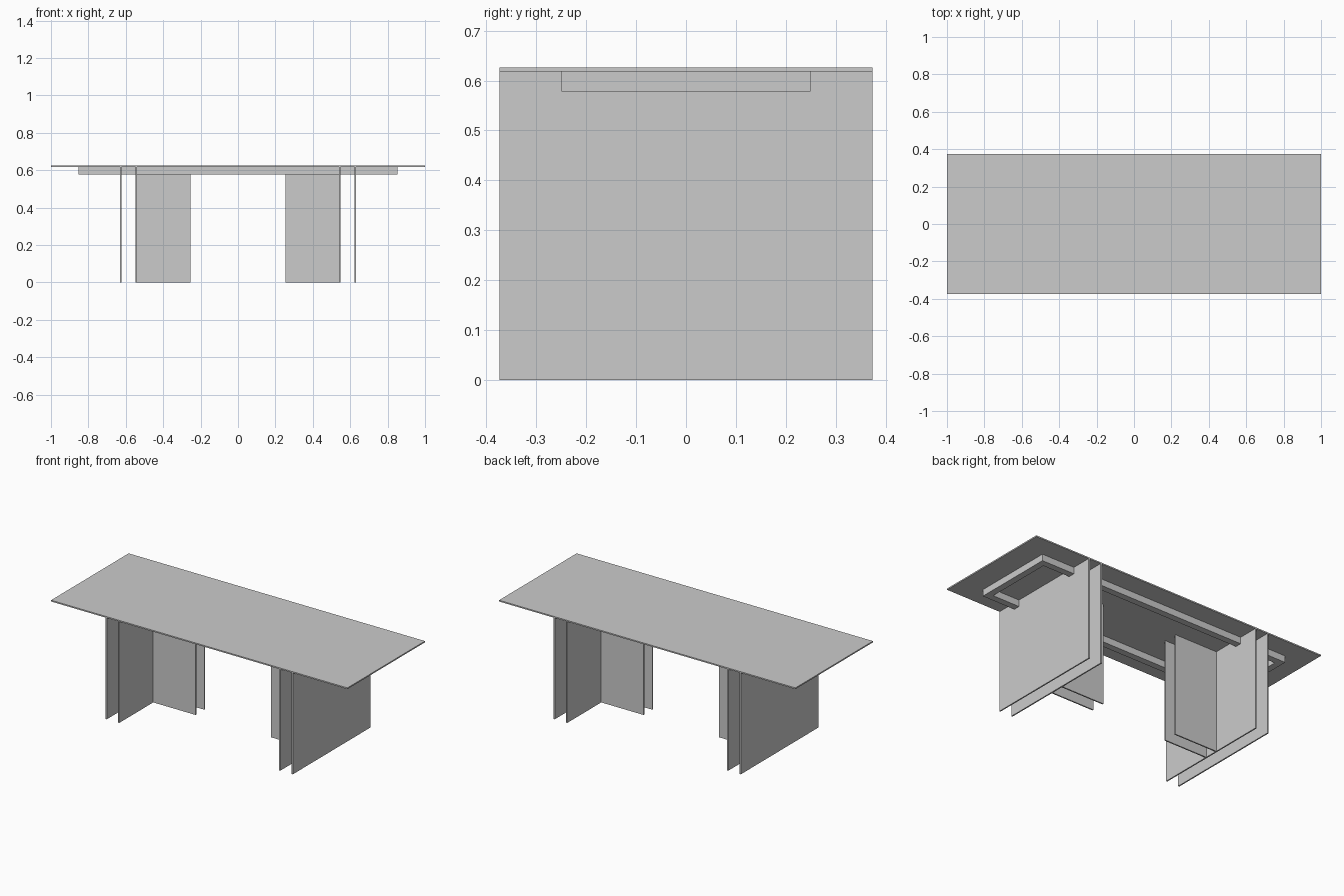
import bpy
import bmesh

if "Cube" in bpy.data.objects:
    bpy.data.objects.remove(bpy.data.objects["Cube"])

TOP_Z, UNDER_Z, RAIL_Z = 0.626, 0.618, 0.578
HALF_DEPTH = 0.374
T = 0.008      # sheet thickness
BAR = 0.04     # frame bar width


def box(name, x0, x1, y0, y1, z0, z1):
    bm = bmesh.new()
    bmesh.ops.create_cube(bm, size=1)
    for v in bm.verts:
        v.co = (x1 if v.co.x > 0 else x0,
                y1 if v.co.y > 0 else y0,
                z1 if v.co.z > 0 else z0)
    mesh = bpy.data.meshes.new(name)
    bm.to_mesh(mesh)
    bm.free()
    obj = bpy.data.objects.new(name, mesh)
    bpy.context.collection.objects.link(obj)
    return obj


def ring_frame(name, hx, hy, width, z0, z1):
    bm = bmesh.new()
    corners = [(-1, -1), (1, -1), (1, 1), (-1, 1)]
    outer = [bm.verts.new((sx * hx, sy * hy, z0)) for sx, sy in corners]
    inner = [bm.verts.new((sx * (hx - width), sy * (hy - width), z0))
             for sx, sy in corners]
    for i in range(4):
        j = (i + 1) % 4
        bm.faces.new((outer[i], outer[j], inner[j], inner[i]))
    ext = bmesh.ops.extrude_face_region(bm, geom=bm.faces[:], use_keep_orig=True)
    for v in ext["geom"]:
        if isinstance(v, bmesh.types.BMVert):
            v.co.z = z1
    bmesh.ops.recalc_face_normals(bm, faces=bm.faces[:])
    mesh = bpy.data.meshes.new(name)
    bm.to_mesh(mesh)
    bm.free()
    obj = bpy.data.objects.new(name, mesh)
    bpy.context.collection.objects.link(obj)
    return obj


# Thin tabletop and the rectangular support frame beneath it
box("tabletop", -1, 1, -HALF_DEPTH, HALF_DEPTH, UNDER_Z, TOP_Z)
ring_frame("support_frame", 0.853, 0.25, BAR, RAIL_Z, UNDER_Z)

for side, s in (("left", -1), ("right", 1)):
    # Paired full-depth leg panels
    for part, x in (("outer", 0.628), ("inner", 0.544)):
        c = s * x
        box(f"{side}_{part}_leg_panel", c - T / 2, c + T / 2,
            -HALF_DEPTH, HALF_DEPTH, 0, UNDER_Z)
    # Paired fins running inward from the inner leg panel
    xs = sorted((s * 0.254, s * 0.540))
    for part, y in (("front", -0.042), ("back", 0.042)):
        box(f"{side}_{part}_leg_fin", xs[0], xs[1],
            y - T / 2, y + T / 2, 0, UNDER_Z)
